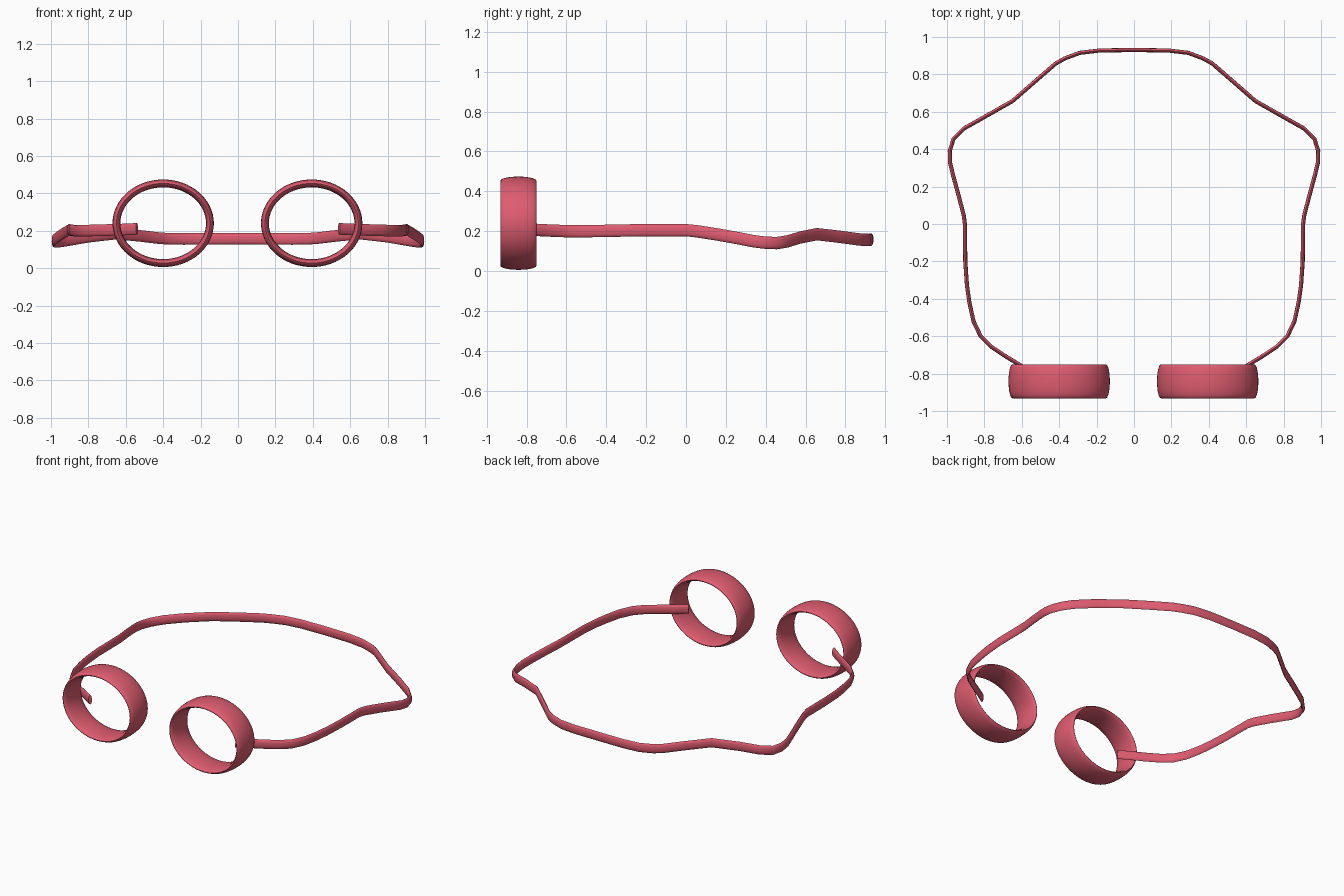
import bpy, bmesh, math
from mathutils import Vector

if "Cube" in bpy.data.objects:
    bpy.data.objects.remove(bpy.data.objects["Cube"])

mat = bpy.data.materials.new("rose red")
mat.diffuse_color = (0.73, 0.108, 0.162, 1)
mat.use_nodes = True
mat.node_tree.nodes["Principled BSDF"].inputs["Base Color"].default_value = mat.diffuse_color


def sweep(name, centres, sides, closed, half_w, half_h):
    """Sweep an ellipse along centres; each entry is (point, width axis, height axis)."""
    bm = bmesh.new()
    rings = []
    for p, u, v in centres:
        ring = []
        for j in range(sides):
            a = math.tau * j / sides
            ring.append(bm.verts.new(p + u * half_w * math.cos(a) + v * half_h * math.sin(a)))
        rings.append(ring)
    n = len(rings)
    for i in range(n if closed else n - 1):
        a, b = rings[i], rings[(i + 1) % n]
        for j in range(sides):
            k = (j + 1) % sides
            bm.faces.new((a[j], a[k], b[k], b[j]))
    if not closed:
        bm.faces.new(rings[0])
        bm.faces.new(rings[-1])
    bmesh.ops.recalc_face_normals(bm, faces=bm.faces)
    me = bpy.data.meshes.new(name)
    bm.to_mesh(me)
    bm.free()
    me.materials.append(mat)
    ob = bpy.data.objects.new(name, me)
    bpy.context.collection.objects.link(ob)
    bpy.context.view_layer.objects.active = ob
    ob.select_set(True)
    bpy.ops.object.shade_smooth_by_angle(angle=math.radians(50))
    ob.select_set(False)
    return ob


# Oval eye rims: wide lens-shaped band swept around an ellipse
for side, cx in (("left", -0.4), ("right", 0.394)):
    frames = []
    for i in range(64):
        t = math.tau * i / 64
        c, s = math.cos(t), math.sin(t)
        frames.append((Vector((cx + 0.25 * c, -0.841, 0.24 + 0.213 * s)),
                       Vector((c, 0, s)), Vector((0, 1, 0))))
    sweep(side + "_eye_rim", frames, 20, True, 0.021, 0.091)

# Head strap: half path, mirrored across x
half = [(0.54, -0.80, 0.21), (0.6, -0.76, 0.207), (0.69, -0.705, 0.204), (0.765, -0.655, 0.202),
        (0.82, -0.60, 0.20), (0.858, -0.52, 0.20), (0.88, -0.42, 0.201), (0.893, -0.33, 0.203),
        (0.902, -0.2, 0.205), (0.904, 0.0, 0.205), (0.911, 0.05, 0.2), (0.94, 0.16, 0.183),
        (0.967, 0.26, 0.165), (0.984, 0.33, 0.151), (0.985, 0.39, 0.143), (0.965, 0.455, 0.14),
        (0.91, 0.51, 0.149), (0.8, 0.572, 0.168), (0.65, 0.657, 0.185), (0.52, 0.77, 0.172),
        (0.42, 0.857, 0.16), (0.37, 0.885, 0.157), (0.29, 0.915, 0.156), (0.18, 0.928, 0.157)]
path = [Vector(p) for p in half]
path += [Vector((0, 0.93, 0.158))] + [Vector((-p.x, p.y, p.z)) for p in reversed(path)]
up = Vector((0, 0, 1))
frames = []
for i, p in enumerate(path):
    d = (path[min(i + 1, len(path) - 1)] - path[max(i - 1, 0)]).normalized()
    w = d.cross(up).normalized()
    frames.append((p, w, w.cross(d).normalized()))
sweep("head_strap", frames, 12, False, 0.011, 0.031)
